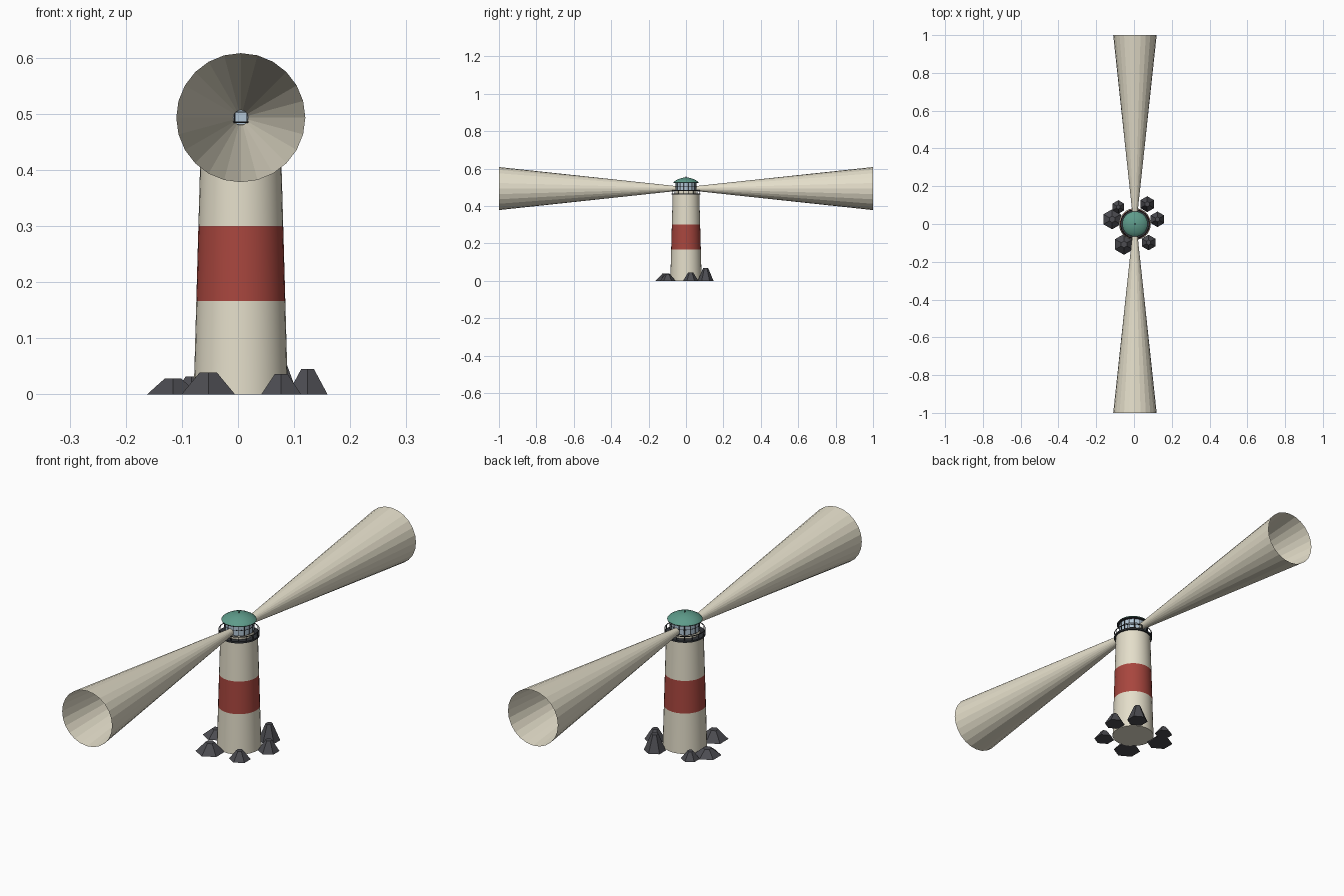
import bpy, math
from mathutils import Vector

if "Cube" in bpy.data.objects:
    bpy.data.objects.remove(bpy.data.objects["Cube"])

CX = 0.005  # tower axis


def mat(name, srgb):
    m = bpy.data.materials.new(name)
    lin = [((c / 255 + 0.055) / 1.055) ** 2.4 for c in srgb]
    m.diffuse_color = (*lin, 1)
    m.use_nodes = True
    m.node_tree.nodes["Principled BSDF"].inputs["Base Color"].default_value = m.diffuse_color
    return m


CREAM = mat("cream", (228, 222, 202))
RED = mat("red", (168, 70, 62))
GREEN = mat("green", (94, 155, 138))
GLASS = mat("pale_glass", (178, 198, 214))
METAL = mat("dark_metal", (48, 51, 55))
ROCK = mat("rock_grey", (76, 76, 81))


def finish(name, m, smooth=False):
    ob = bpy.context.object
    ob.name = name
    ob.data.materials.append(m)
    if smooth:
        bpy.ops.object.shade_smooth_by_angle(angle=math.radians(35))
    return ob


def frustum(name, m, z0, z1, r0, r1, sides=32, x=CX, y=0, turn=0, smooth=False):
    bpy.ops.mesh.primitive_cone_add(vertices=sides, radius1=r0, radius2=r1, depth=z1 - z0,
                                    location=(x, y, (z0 + z1) / 2), rotation=(0, 0, turn))
    return finish(name, m, smooth)


def ring(name, m, z, r, thick, sides=32, turn=0):
    bpy.ops.mesh.primitive_torus_add(major_radius=r, minor_radius=thick, major_segments=sides,
                                     minor_segments=6, location=(CX, 0, z), rotation=(0, 0, turn))
    return finish(name, m)


def lathe(name, m, profile, sides=32):
    """Revolve (radius, z) points about the tower axis; the last point is the apex."""
    verts, faces, n = [], [], len(profile)
    for r, z in profile[:-1]:
        verts += [(CX + r * math.cos(2 * math.pi * i / sides),
                   r * math.sin(2 * math.pi * i / sides), z) for i in range(sides)]
    verts.append((CX, 0, profile[-1][1]))
    for k in range(n - 2):
        for i in range(sides):
            j = (i + 1) % sides
            faces.append((k * sides + i, k * sides + j, (k + 1) * sides + j, (k + 1) * sides + i))
    for i in range(sides):
        faces.append(((n - 2) * sides + i, (n - 2) * sides + (i + 1) % sides, len(verts) - 1))
    faces.append(tuple(reversed(range(sides))))
    me = bpy.data.meshes.new(name)
    me.from_pydata(verts, [], faces)
    ob = bpy.data.objects.new(name, me)
    bpy.context.collection.objects.link(ob)
    bpy.context.view_layer.objects.active = ob
    bpy.ops.object.select_all(action='DESELECT')
    ob.select_set(True)
    return finish(name, m, True)


# Tapered tower in three painted sections
def tower_r(z):
    return 0.084 - 0.028 * z


for name, m, z0, z1 in (("tower_base", CREAM, 0, 0.166), ("tower_band", RED, 0.166, 0.30),
                        ("tower_top", CREAM, 0.30, 0.46)):
    frustum(name, m, z0, z1, tower_r(z0), tower_r(z1), smooth=True)

# Gallery deck with railing
frustum("gallery_deck", METAL, 0.46, 0.467, 0.078, 0.078)
ring("gallery_rail", METAL, 0.485, 0.076, 0.0017)
for i in range(16):
    a = 2 * math.pi * (i + 0.5) / 16
    frustum("rail_post", METAL, 0.465, 0.485, 0.0013, 0.0013, 6,
            CX + 0.076 * math.cos(a), 0.076 * math.sin(a))

# Sixteen-sided lantern room with window bars
N, R = 16, 0.056
HALF = math.pi / N
frustum("lantern_wall", CREAM, 0.465, 0.481, R + 0.001, R + 0.001, N, turn=HALF)
frustum("lantern_glass", GLASS, 0.481, 0.526, R, R, N, turn=HALF)
for z in (0.481, 0.503, 0.524):
    ring("window_ring", METAL, z, R, 0.0013, N, HALF)
for i in range(N):
    a = 2 * math.pi * (i + 0.5) / N
    frustum("window_bar", METAL, 0.481, 0.525, 0.0013, 0.0013, 6,
            CX + R * math.cos(a), R * math.sin(a))

# Domed roof and finial
frustum("roof_rim", METAL, 0.522, 0.526, 0.066, 0.066)
lathe("dome_roof", GREEN, [(0.067, 0.525), (0.061, 0.532), (0.048, 0.540),
                           (0.032, 0.547), (0.015, 0.551), (0, 0.552)])
frustum("finial", METAL, 0.55, 0.559, 0.0025, 0.001, 8)

# Open light beams, front and back
for name, s in (("front_beam", -1), ("back_beam", 1)):
    y0 = 0.056
    bpy.ops.mesh.primitive_cone_add(vertices=24, radius1=0.0135, radius2=0.115, depth=1 - y0,
                                    end_fill_type='NOTHING',
                                    location=(CX, s * (1 + y0) / 2, 0.493),
                                    rotation=(-s * math.pi / 2, 0, 0))
    finish(name, CREAM)

# Six-sided rocks around the foot: x, y, radius, height
for x, y, r, h in ((-0.116, 0.025, 0.053, 0.028), (-0.083, 0.09, 0.036, 0.032),
                   (0.070, 0.105, 0.042, 0.068), (0.124, 0.025, 0.041, 0.045),
                   (0.077, -0.098, 0.041, 0.036), (-0.053, -0.108, 0.055, 0.039)):
    frustum("rock", ROCK, 0, h, r, r * 0.32, 6, x, y)
